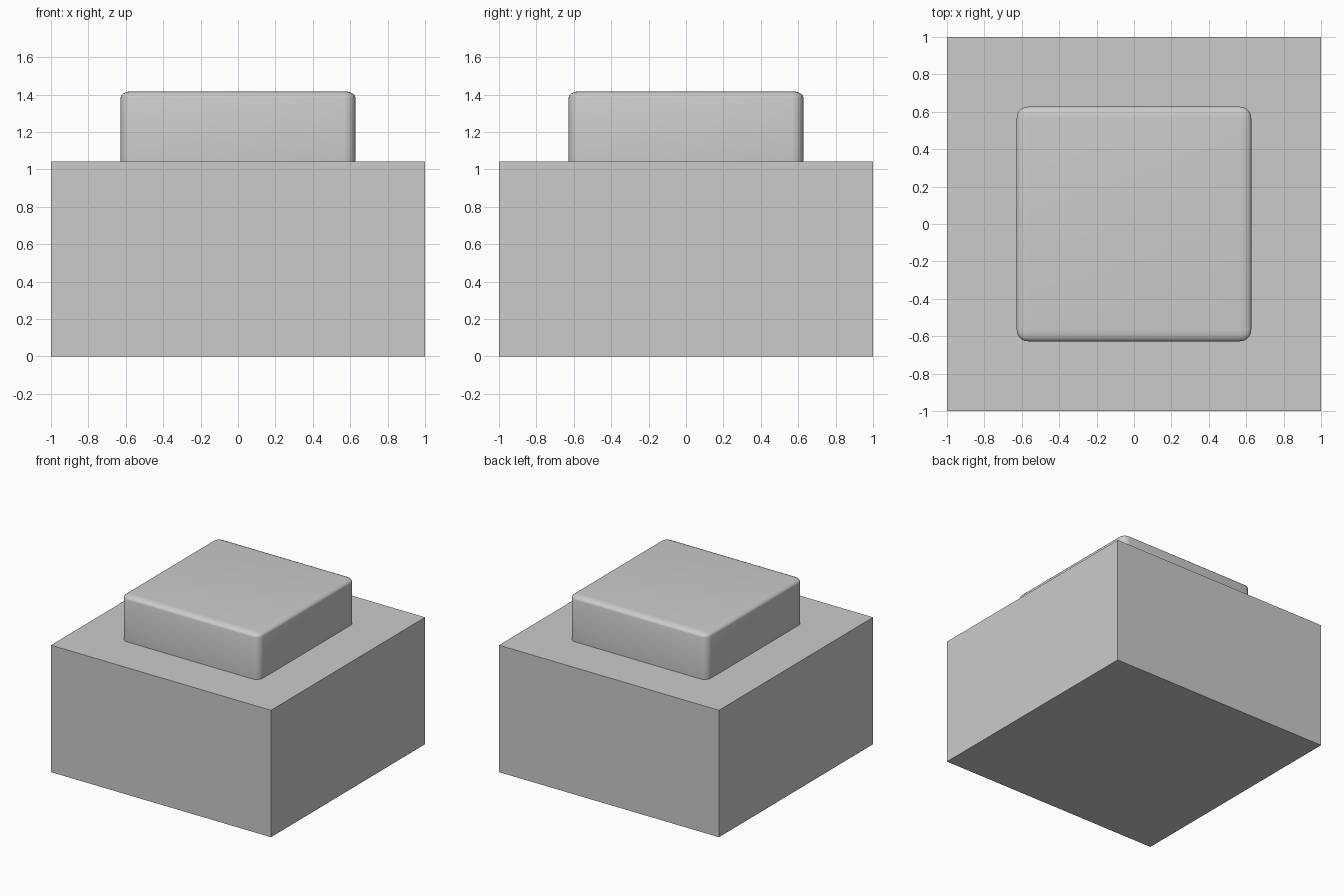
import bpy
import math

if "Cube" in bpy.data.objects:
    bpy.data.objects.remove(bpy.data.objects["Cube"])


def block(name, size, z_min, z_max, z_stretch=1.0, bevel=0.0):
    """Box centred on x = y = 0; bevel is applied before the vertical stretch."""
    height = z_max - z_min
    bpy.ops.mesh.primitive_cube_add(size=1, location=(0, 0, (z_min + z_max) / 2))
    ob = bpy.context.object
    ob.name = name
    ob.scale = (size, size, height / z_stretch)
    bpy.ops.object.transform_apply(location=False, rotation=False, scale=True)
    if bevel:
        mod = ob.modifiers.new("rounding", 'BEVEL')
        mod.width = bevel
        mod.segments = 5
        bpy.ops.object.modifier_apply(modifier=mod.name)
        ob.scale = (1, 1, z_stretch)
        bpy.ops.object.transform_apply(location=False, rotation=False, scale=True)
        bpy.ops.object.shade_smooth_by_angle(angle=math.radians(40))
    return ob


# Sharp-edged base
block("base", 2.0, 0.0, 1.043)

# Rounded push button, sunk into the base; its top rounding is flattened
block("button", 1.254, 0.79, 1.417, z_stretch=0.5, bevel=0.06)
